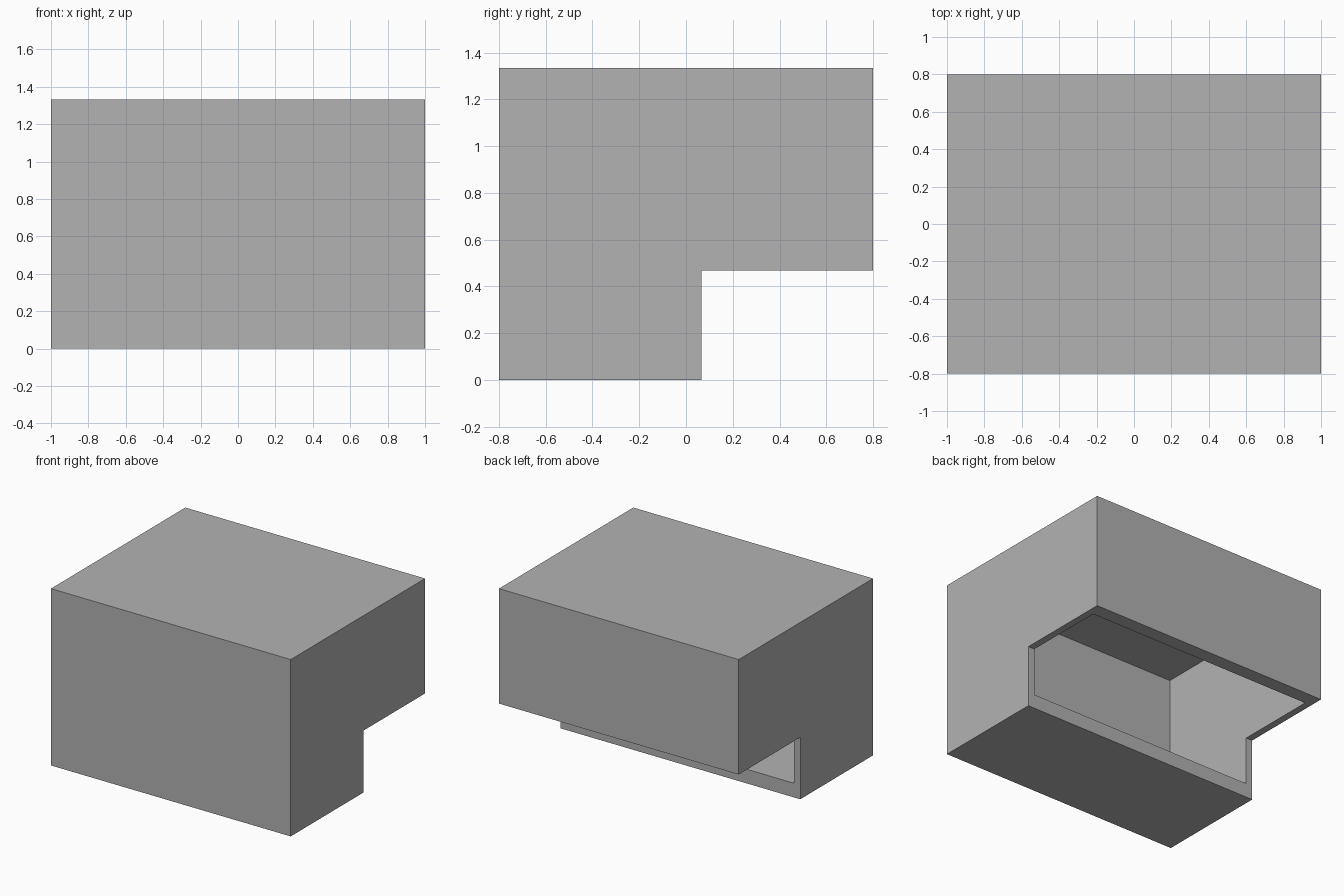
import bpy
import bmesh

default_cube = bpy.data.objects.get("Cube")
if default_cube:
    bpy.data.objects.remove(default_cube, do_unlink=True)

UNIT = 2 / 30                    # model grid step
HALF_X, HALF_Y, HEIGHT = 1.0, 12 * UNIT, 20 * UNIT
NOTCH_Y, NOTCH_Z = UNIT, 7 * UNIT
THIN, THICK = 0.8 * UNIT, 1.6 * UNIT

grey = bpy.data.materials.new("plain grey")
grey.use_nodes = True
colour = (0.448, 0.448, 0.448, 1)
grey.diffuse_color = colour
grey.node_tree.nodes["Principled BSDF"].inputs["Base Color"].default_value = colour


def extruded(name, profile, half_x):
    """Extrude a (y, z) profile along x, centred on x = 0."""
    bm = bmesh.new()
    face = bm.faces.new([bm.verts.new((-half_x, y, z)) for y, z in profile])
    side = bmesh.ops.extrude_face_region(bm, geom=[face])
    moved = [v for v in side["geom"] if isinstance(v, bmesh.types.BMVert)]
    bmesh.ops.translate(bm, verts=moved, vec=(2 * half_x, 0, 0))
    bmesh.ops.recalc_face_normals(bm, faces=bm.faces)
    mesh = bpy.data.meshes.new(name)
    bm.to_mesh(mesh)
    bm.free()
    mesh.materials.append(grey)
    obj = bpy.data.objects.new(name, mesh)
    bpy.context.collection.objects.link(obj)
    return obj


# Outer housing: a block with a step cut out of its lower back
housing = extruded("stepped_housing", [
    (-HALF_Y, 0), (NOTCH_Y, 0), (NOTCH_Y, NOTCH_Z),
    (HALF_Y, NOTCH_Z), (HALF_Y, HEIGHT), (-HALF_Y, HEIGHT)], HALF_X)

# Cavity: breaks out through both faces of the step
front, back = -HALF_Y + THIN, HALF_Y - THICK
floor, ceiling = THICK, HEIGHT - THIN
cavity = extruded("cavity_cutter", [
    (front, floor), (back, floor), (back, ceiling), (front, ceiling)],
    HALF_X - THIN)
cavity.hide_render = True

hollow = housing.modifiers.new("hollow", "BOOLEAN")
hollow.operation = "DIFFERENCE"
hollow.solver = "EXACT"
hollow.object = cavity
bpy.context.view_layer.objects.active = housing
bpy.ops.object.modifier_apply(modifier=hollow.name)
bpy.data.objects.remove(cavity, do_unlink=True)
